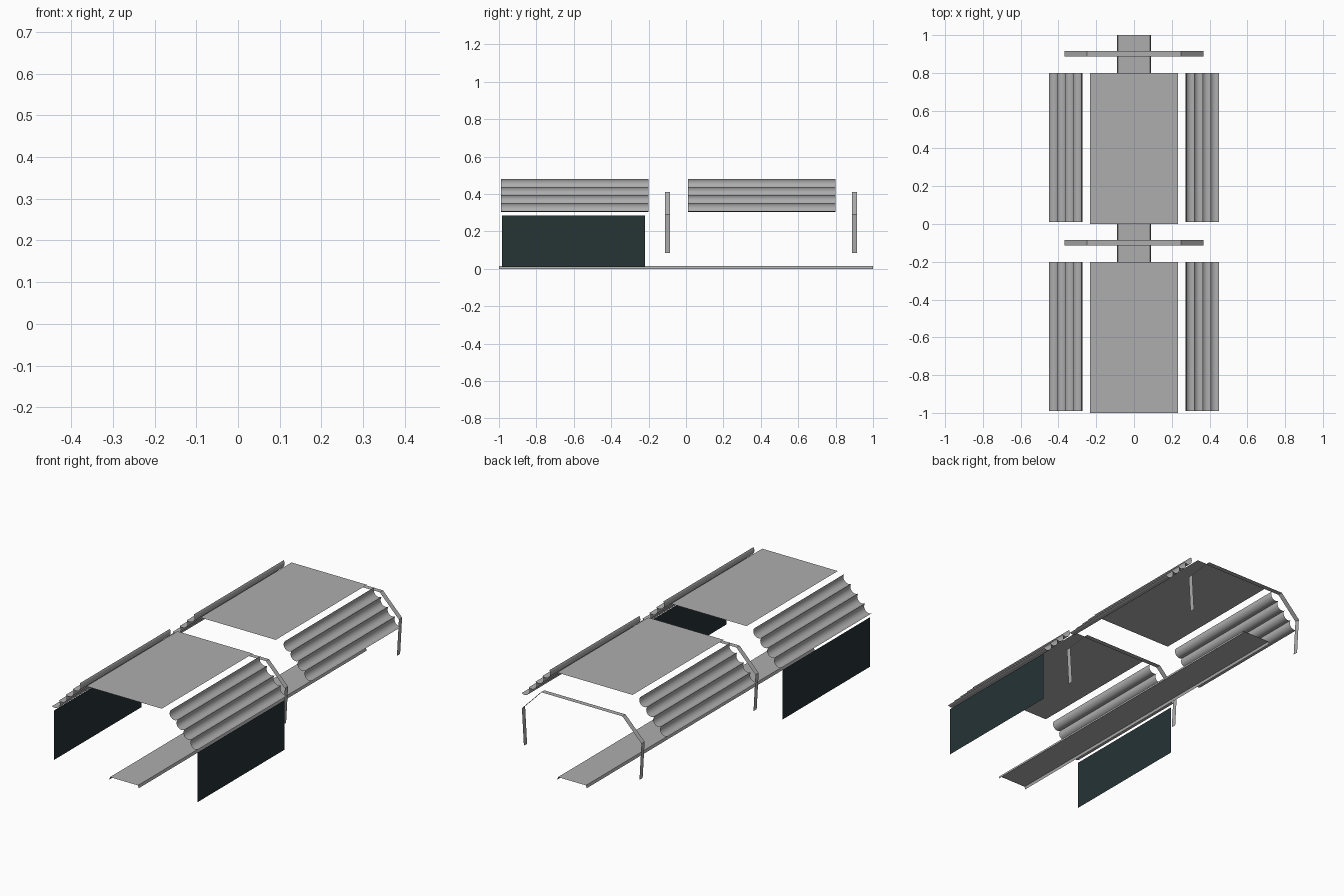
import bpy, bmesh, math

if "Cube" in bpy.data.objects:
    bpy.data.objects.remove(bpy.data.objects["Cube"])


def material(name, rgb):
    m = bpy.data.materials.new(name)
    m.diffuse_color = (*rgb, 1)
    m.use_nodes = True
    m.node_tree.nodes["Principled BSDF"].inputs["Base Color"].default_value = m.diffuse_color
    return m


GREY = material("sheet grey", (0.42, 0.42, 0.42))
TEAL = material("dark teal", (0.019, 0.033, 0.036))


def finish(bm, name, mat):
    me = bpy.data.meshes.new(name)
    bm.to_mesh(me)
    bm.free()
    me.materials.append(mat)
    ob = bpy.data.objects.new(name, me)
    bpy.context.collection.objects.link(ob)
    return ob


def sheet(name, profile, y0, y1, smooth=False):
    """Open sheet: an x-z profile (listed left to right) swept along y."""
    bm = bmesh.new()
    a = [bm.verts.new((x, y0, z)) for x, z in profile]
    b = [bm.verts.new((x, y1, z)) for x, z in profile]
    for i in range(len(profile) - 1):
        bm.faces.new((a[i], a[i + 1], b[i + 1], b[i]))
    ob = finish(bm, name, GREY)
    if smooth:
        bpy.ops.object.select_all(action='DESELECT')
        ob.select_set(True)
        bpy.context.view_layer.objects.active = ob
        bpy.ops.object.shade_smooth_by_angle(angle=math.radians(40))
    return ob


def scallops(n=4, seg=10):
    """Row of concave arcs running down and outward."""
    x0, z0, x1, z1 = 0.279, 0.48, 0.449, 0.308
    half = math.radians(80)
    dx, dz = (x1 - x0) / n, (z1 - z0) / n
    length = math.hypot(dx, dz)
    tx, tz = dx / length, dz / length
    nx, nz = tz, -tx                       # inward and down
    r = length / 2 / math.sin(half)
    pts = [(x0, z0)]
    for i in range(n):
        for k in range(1, seg + 1):
            t = -half + 2 * half * k / seg
            along = length / 2 + r * math.sin(t)
            deep = r * (math.cos(t) - math.cos(half))
            pts.append((x0 + dx * i + tx * along + nx * deep,
                        z0 + dz * i + tz * along + nz * deep))
    return pts


def mirrored(profile):
    return [(-x, z) for x, z in reversed(profile)]


def side_panel(name, side):
    """Panelled door: 8 upper cells over 2 lower cells, each recessed inward."""
    bm = bmesh.new()
    y0, y1 = -0.985, -0.22

    def row(z0, z1, count):
        w = (y1 - y0) / count
        for i in range(count):
            a, b = y0 + i * w, y0 + (i + 1) * w
            corners = [(a, z0), (b, z0), (b, z1), (a, z1)]
            bm.faces.new([bm.verts.new((0.44, y, z)) for y, z in corners])

    row(0.01, 0.175, 2)
    row(0.175, 0.285, 8)
    bmesh.ops.inset_individual(bm, faces=bm.faces[:], thickness=0.012, depth=-0.008)
    if side < 0:
        for v in bm.verts:
            v.co.x = -v.co.x
        bmesh.ops.reverse_faces(bm, faces=bm.faces[:])
    finish(bm, name, TEAL)


# floor walkway
sheet("floor", [(-0.09, 0), (-0.086, 0.015), (0.086, 0.015), (0.09, 0)], -1, 1)

# two repeated bays: roof sheet, corrugated slopes and arch rib
half_arch = [(0.25, 0.41), (0.367, 0.29), (0.355, 0.085)]
wave = scallops()
for bay, y in (("front", -1.0), ("rear", 0.0)):
    sheet(bay + "_roof", [(-0.232, 0.48), (0.232, 0.48)], y, y + 0.8)
    sheet(bay + "_right_corrugation", wave, y + 0.01, y + 0.8, True)
    sheet(bay + "_left_corrugation", mirrored(wave), y + 0.01, y + 0.8, True)
    sheet(bay + "_arch", mirrored(half_arch) + half_arch, y + 0.887, y + 0.915)

# dark side doors on the front bay
side_panel("right_door", 1)
side_panel("left_door", -1)
